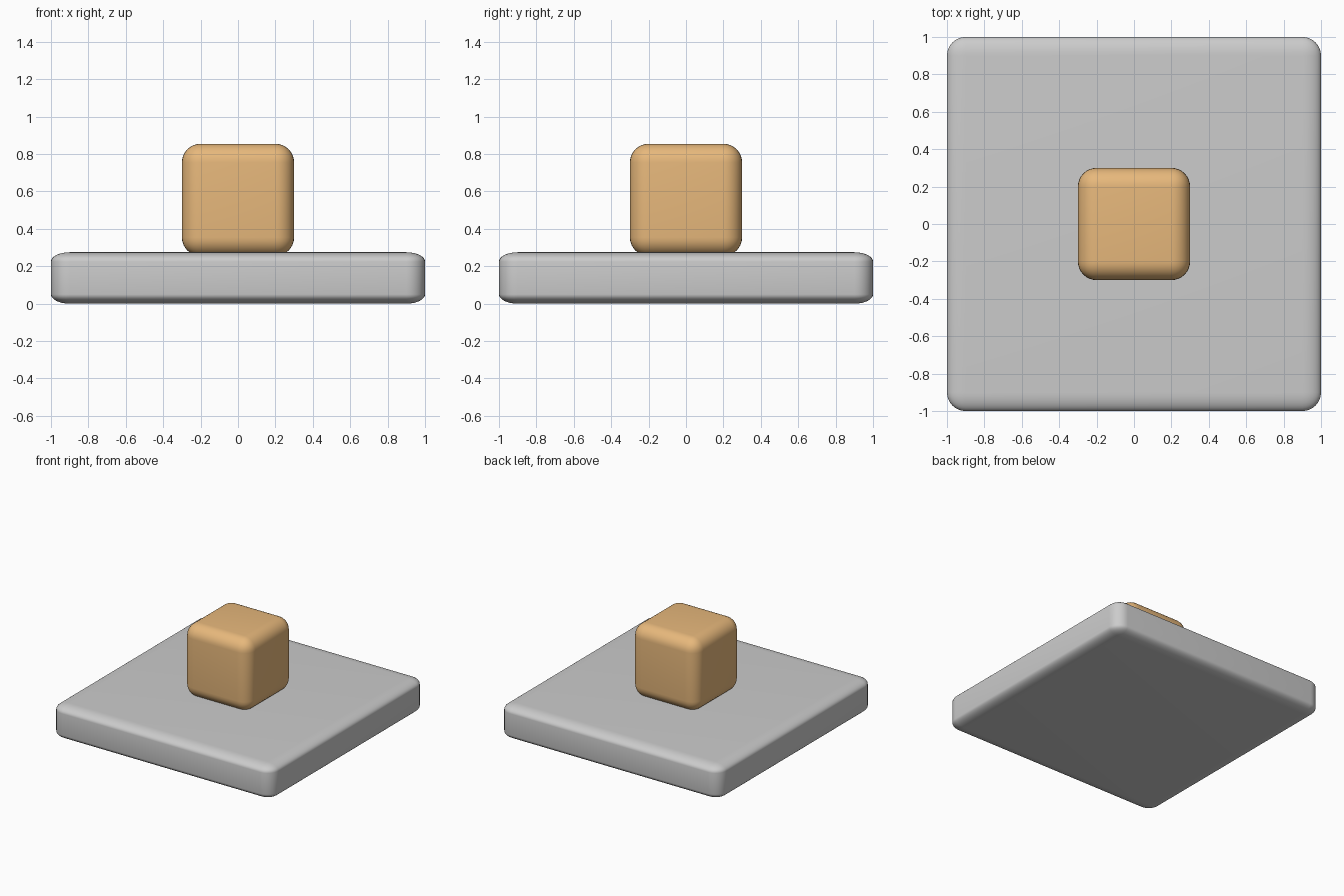
import bpy
import bmesh

if "Cube" in bpy.data.objects:
    bpy.data.objects.remove(bpy.data.objects["Cube"])


def rounded_block(name, size, z_bottom, radius, z_squash=1.0, color=None):
    """Block with rounded edges; z_squash flattens the rounding vertically."""
    bm = bmesh.new()
    bmesh.ops.create_cube(bm, size=1.0)
    bmesh.ops.scale(bm, vec=(size[0], size[1], size[2] / z_squash), verts=bm.verts)
    bmesh.ops.bevel(bm, geom=bm.edges[:], offset=radius, segments=8,
                    profile=0.5, affect='EDGES', clamp_overlap=True)
    bmesh.ops.scale(bm, vec=(1, 1, z_squash), verts=bm.verts)
    bmesh.ops.translate(bm, vec=(0, 0, z_bottom + size[2] / 2), verts=bm.verts)
    for face in bm.faces:
        face.smooth = True
    mesh = bpy.data.meshes.new(name)
    bm.to_mesh(mesh)
    bm.free()
    obj = bpy.data.objects.new(name, mesh)
    bpy.context.collection.objects.link(obj)
    if color:
        mat = bpy.data.materials.new(name + "_color")
        mat.diffuse_color = color
        mat.use_nodes = True
        mat.node_tree.nodes["Principled BSDF"].inputs["Base Color"].default_value = mat.diffuse_color
        mesh.materials.append(mat)
    return obj


# Wide grey slab, its rounding flattened to half height
rounded_block("base_slab", (2.0, 2.0, 0.275), 0.0, 0.1, z_squash=0.5)

# Orange cube slightly sunk into the slab
rounded_block("top_cube", (0.6, 0.6, 0.6), 0.255, 0.1, color=(0.8, 0.48, 0.2, 1.0))
